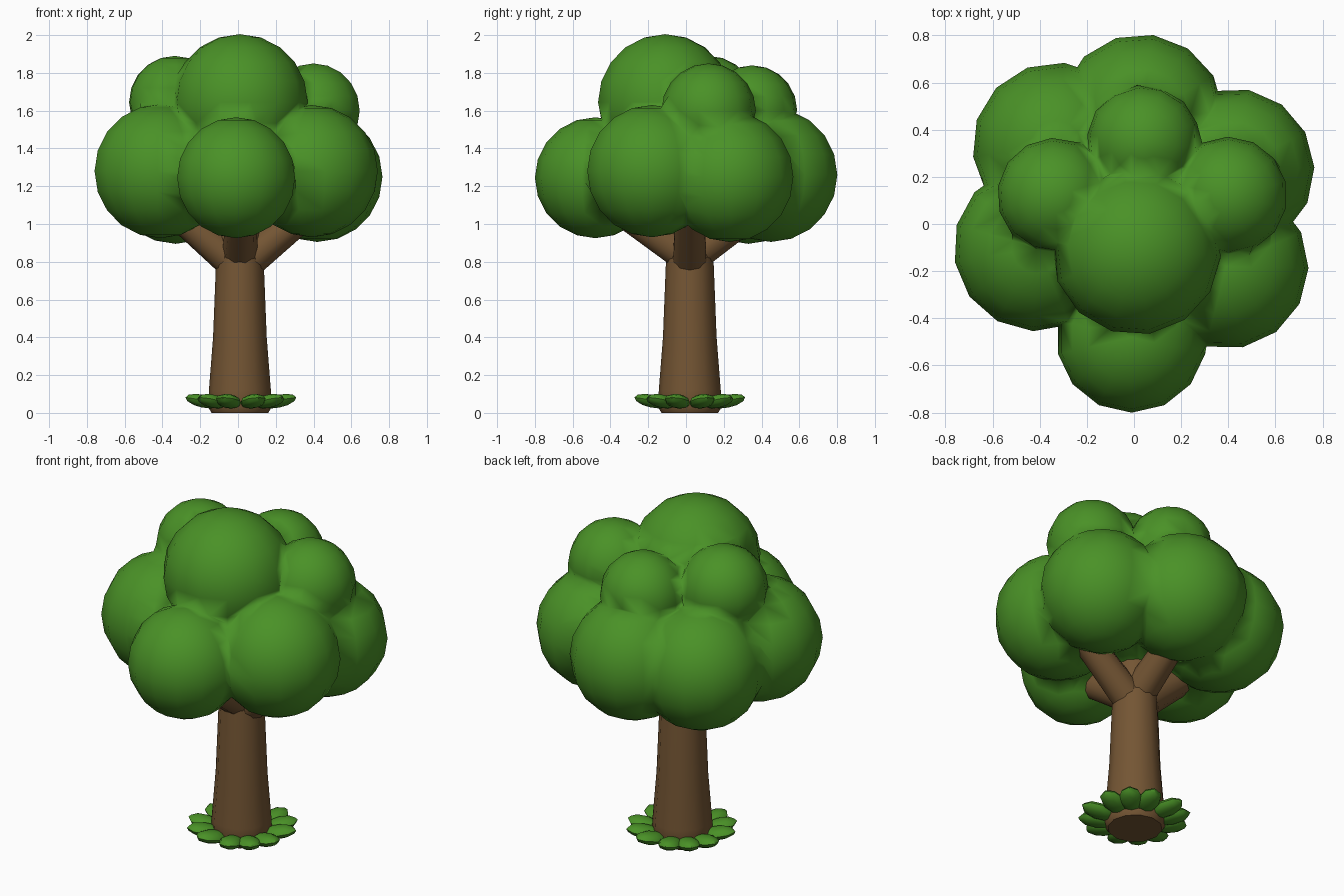
import bpy, bmesh, math
from mathutils import Vector, Matrix

if "Cube" in bpy.data.objects:
    bpy.data.objects.remove(bpy.data.objects["Cube"])


def material(name, rgb):
    m = bpy.data.materials.new(name)
    m.diffuse_color = (*rgb, 1)
    m.use_nodes = True
    m.node_tree.nodes["Principled BSDF"].inputs["Base Color"].default_value = m.diffuse_color
    return m


green = material("leaf green", (0.068, 0.285, 0.02))
brown = material("bark brown", (0.175, 0.092, 0.034))


def finish(bm, name, mat, angle=None):
    mesh = bpy.data.meshes.new(name)
    bm.to_mesh(mesh)
    bm.free()
    mesh.materials.append(mat)
    ob = bpy.data.objects.new(name, mesh)
    bpy.context.collection.objects.link(ob)
    bpy.ops.object.select_all(action='DESELECT')
    ob.select_set(True)
    bpy.context.view_layer.objects.active = ob
    if angle:
        bpy.ops.object.shade_smooth_by_angle(angle=math.radians(angle))
    return ob


def tube(bm, points, sides=12):
    """Tapered tube through (x, y, z, radius) points."""
    axis = Vector(points[-1][:3]) - Vector(points[0][:3])
    rot = Vector((0, 0, 1)).rotation_difference(axis).to_matrix()
    rings = []
    for x, y, z, r in points:
        rings.append([bm.verts.new(Vector((x, y, z)) + rot @ Vector((
            r * math.cos(math.tau * i / sides), r * math.sin(math.tau * i / sides), 0)))
            for i in range(sides)])
    for a, b in zip(rings, rings[1:]):
        for i in range(sides):
            j = (i + 1) % sides
            bm.faces.new((a[i], a[j], b[j], b[i]))
    bm.faces.new(rings[0][::-1])
    bm.faces.new(rings[-1])


# trunk, flared at the foot
bm = bmesh.new()
tube(bm, [(0.01, 0.02, 0.0, 0.15), (0.01, 0.02, 0.03, 0.168), (0.01, 0.02, 0.12, 0.164),
          (0.01, 0.02, 0.4, 0.142), (0.01, 0.02, 0.78, 0.127), (0.01, 0.02, 1.2, 0.09)])
finish(bm, "trunk", brown, 40)

# four branches spreading along the axes into the crown
for name, x, y, z0 in (("left_branch", -0.42, 0.02, 0.77), ("right_branch", 0.46, 0.02, 0.77),
                       ("front_branch", 0.02, -0.45, 0.82), ("back_branch", 0.0, 0.47, 0.82)):
    bm = bmesh.new()
    tube(bm, [(0.01, 0.02, z0, 0.095), (x, y, 1.14, 0.075)], 10)
    finish(bm, name, brown, 40)

# crown: overlapping balls (x, y, z, radius) fused into one skin
balls = [(-0.01, -0.48, 1.245, 0.32), (-0.41, -0.1, 1.28, 0.355), (-0.33, 0.33, 1.25, 0.355),
         (0.03, 0.45, 1.26, 0.355), (0.42, 0.23, 1.25, 0.345), (0.39, -0.18, 1.28, 0.35),
         (0.01, -0.11, 1.645, 0.36), (0.04, 0.35, 1.6, 0.24), (-0.335, 0.12, 1.645, 0.245),
         (0.4, 0.12, 1.6, 0.25)]


def ball(i, x, y, z, r):
    bm = bmesh.new()
    turn = Matrix.Rotation(0.4 * i, 4, 'Z')
    bmesh.ops.create_uvsphere(bm, u_segments=14, v_segments=10, radius=r,
                              matrix=Matrix.Translation((x, y, z)) @ turn)
    return finish(bm, "crown_ball", green)


# a core ball joins the ring so the union is solid
bm = bmesh.new()
bmesh.ops.create_uvsphere(bm, u_segments=14, v_segments=10, radius=0.33,
                          matrix=Matrix.Translation((0.01, 0.02, 1.32)))
crown = finish(bm, "crown", green)
for i, b in enumerate(balls):
    part = ball(i, *b)
    bpy.context.view_layer.objects.active = crown
    mod = crown.modifiers.new("union", 'BOOLEAN')
    mod.operation, mod.solver, mod.object = 'UNION', 'EXACT', part
    bpy.ops.object.modifier_apply(modifier=mod.name)
    bpy.data.objects.remove(part)

# merge slivers and smooth the creases softly
bm = bmesh.new()
bm.from_mesh(crown.data)
bmesh.ops.remove_doubles(bm, verts=bm.verts, dist=0.03)
bmesh.ops.recalc_face_normals(bm, faces=bm.faces)
for f in bm.faces:
    f.smooth = True
bm.to_mesh(crown.data)
bm.free()

# grass: four tufts on the diagonals, three upturned lobes each
for k, name in enumerate(("back_right", "back_left", "front_left", "front_right")):
    bm = bmesh.new()
    for d in (-27, 0, 27):
        a = math.radians(45 + 90 * k + d)
        m = (Matrix.Translation((0.015, 0.02, 0)) @ Matrix.Rotation(a, 4, 'Z')
             @ Matrix.Translation((0.21, 0, 0.062)) @ Matrix.Rotation(-0.2, 4, 'Y')
             @ Matrix.Diagonal((0.1, 0.066, 0.034, 1)))
        bmesh.ops.create_uvsphere(bm, u_segments=8, v_segments=6, radius=1, matrix=m)
    finish(bm, name + "_grass", green, 50)
